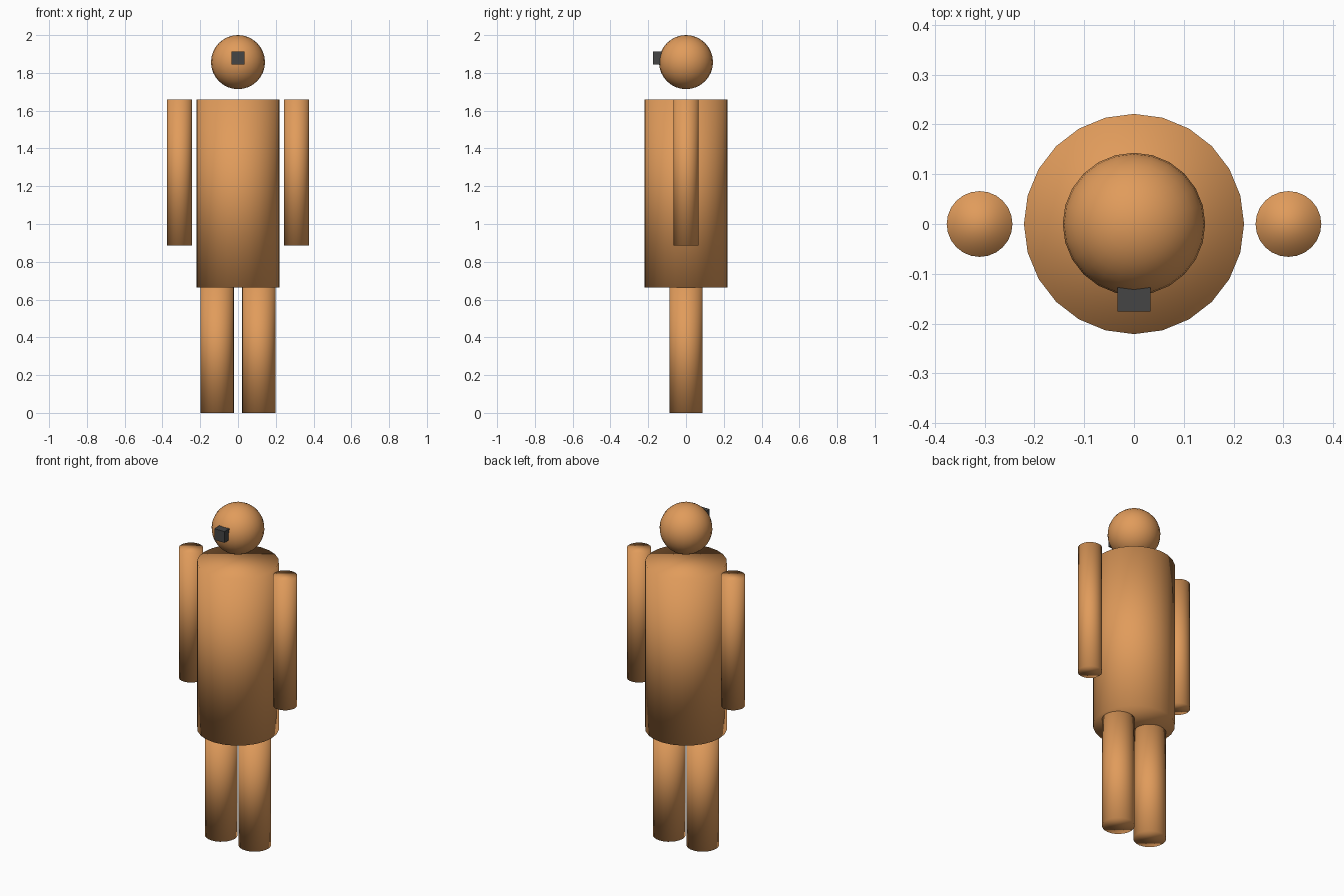
import bpy

if "Cube" in bpy.data.objects:
    bpy.data.objects.remove(bpy.data.objects["Cube"])


def material(name, rgb):
    m = bpy.data.materials.new(name)
    m.diffuse_color = (*rgb, 1.0)
    m.use_nodes = True
    m.node_tree.nodes["Principled BSDF"].inputs["Base Color"].default_value = m.diffuse_color
    return m


TAN = material("warm_tan", (0.75, 0.33, 0.105))
DARK = material("dark_grey", (0.06, 0.06, 0.06))


def finish(name, mat, smooth=True):
    ob = bpy.context.object
    ob.name = name
    ob.data.materials.append(mat)
    for p in ob.data.polygons:
        p.use_smooth = smooth
    return ob


def cylinder(name, x, radius, z0, z1):
    # softly shaded upright cylinder, including its rims
    bpy.ops.mesh.primitive_cylinder_add(
        vertices=24, radius=radius, depth=z1 - z0,
        location=(x, 0, (z0 + z1) / 2))
    return finish(name, TAN)


# Torso
cylinder("torso", 0, 0.221, 0.664, 1.658)

# Arms and legs
for side, s in (("left", 1), ("right", -1)):
    cylinder(side + "_arm", s * 0.31, 0.066, 0.885, 1.658)
    cylinder(side + "_leg", s * 0.1105, 0.0885, 0.0, 0.664)

# Head, floating just above the torso
bpy.ops.mesh.primitive_uv_sphere_add(
    segments=24, ring_count=16, radius=0.143, location=(0, 0, 1.857))
finish("head", TAN)

# Nose block
bpy.ops.mesh.primitive_cube_add(size=0.067, location=(0, -0.142, 1.879))
finish("nose", DARK, smooth=False)
